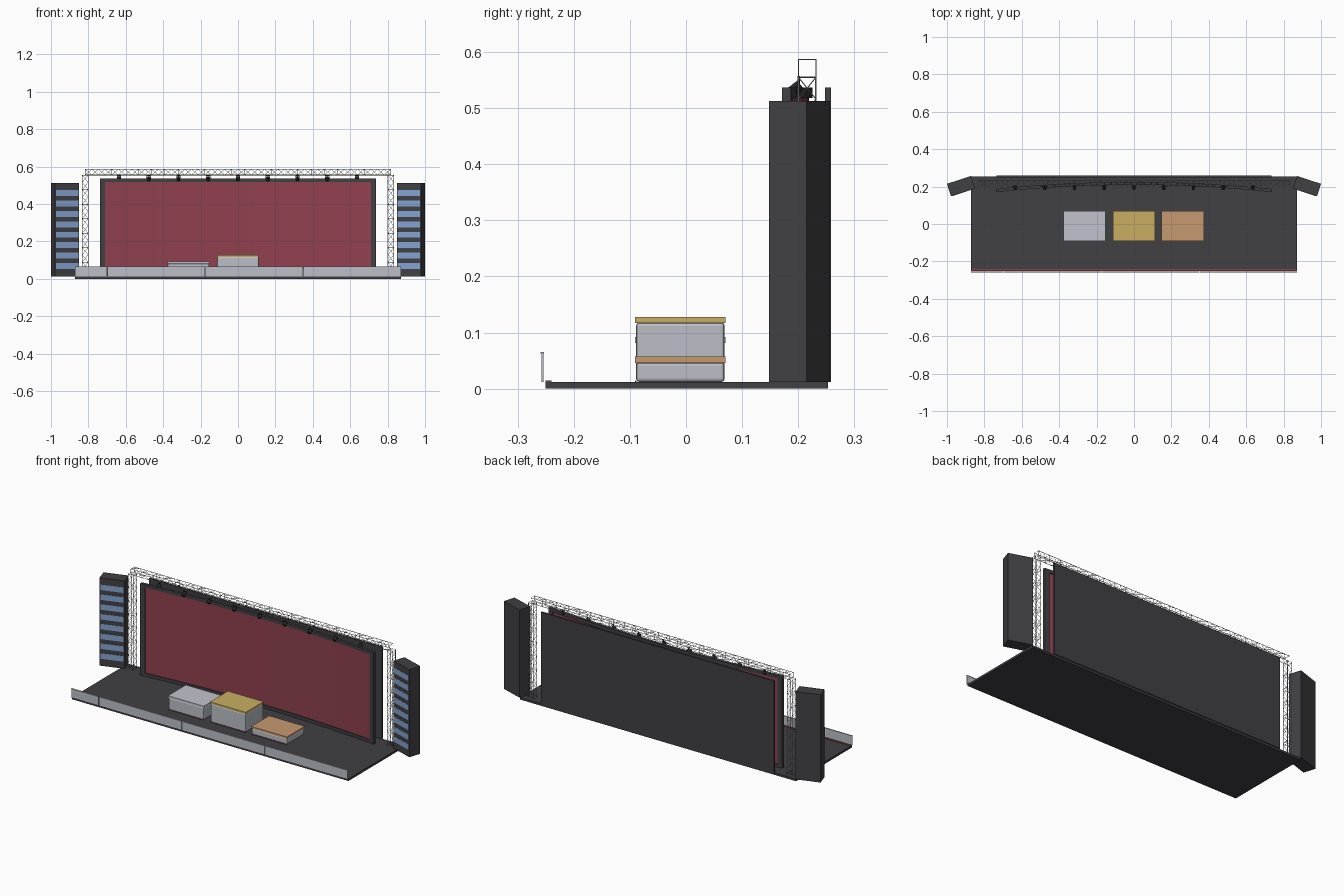
import bpy, bmesh, math
from mathutils import Matrix, Vector

if "Cube" in bpy.data.objects:
    bpy.data.objects.remove(bpy.data.objects["Cube"], do_unlink=True)


def material(name, r, g, b):
    m = bpy.data.materials.new(name)
    m.use_nodes = True
    m.diffuse_color = (r, g, b, 1)
    bsdf = m.node_tree.nodes["Principled BSDF"]
    bsdf.inputs["Base Color"].default_value = (r, g, b, 1)
    bsdf.inputs["Roughness"].default_value = 0.6
    return m


CHARCOAL = material("charcoal", 0.052, 0.052, 0.058)
BLACK = material("near_black", 0.02, 0.02, 0.022)
RED = material("deep_red", 0.28, 0.052, 0.078)
BLUE = material("light_blue", 0.23, 0.36, 0.63)
PALE = material("pale_grey", 0.50, 0.53, 0.57)
SILVER = material("silver", 0.53, 0.55, 0.60)
GOLD = material("gold", 0.58, 0.43, 0.12)
BRONZE = material("bronze", 0.57, 0.32, 0.16)
STEEL = material("steel", 0.40, 0.41, 0.43)


def finish(name, bm, mat):
    bmesh.ops.recalc_face_normals(bm, faces=bm.faces)
    mesh = bpy.data.meshes.new(name)
    bm.to_mesh(mesh)
    bm.free()
    mesh.materials.append(mat)
    ob = bpy.data.objects.new(name, mesh)
    bpy.context.collection.objects.link(ob)
    return ob


def box(name, x, y, z, mat, bevel=0.0):
    """Box from (min, max) ranges."""
    bm = bmesh.new()
    centre = Vector([sum(r) / 2 for r in (x, y, z)])
    size = [r[1] - r[0] for r in (x, y, z)]
    bmesh.ops.create_cube(bm, size=1, matrix=Matrix.Translation(centre) @ Matrix.Diagonal((*size, 1)))
    ob = finish(name, bm, mat)
    if bevel:
        mod = ob.modifiers.new("bevel", "BEVEL")
        mod.width, mod.segments = bevel, 2
    return ob


def rod(bm, a, b, radius, sides=6):
    a, b = Vector(a), Vector(b)
    d = b - a
    turn = d.to_track_quat("Z", "Y").to_matrix().to_4x4()
    bmesh.ops.create_cone(bm, cap_ends=True, segments=sides, radius1=radius, radius2=radius,
                          depth=d.length, matrix=Matrix.Translation((a + b) / 2) @ turn)


# Stage floor, red front trim and front barrier panels
FLOOR = 0.012
box("stage_floor", (-0.872, 0.872), (-0.25, 0.253), (0, FLOOR), CHARCOAL)
box("front_trim", (-0.872, 0.872), (-0.25, -0.24), (FLOOR, 0.0145), RED)
seams = (-0.874, -0.70, -0.175, 0.35, 0.874)
for i, (a, b) in enumerate(zip(seams, seams[1:])):
    span = (a + 0.0015, b - 0.0015)
    box(f"barrier_panel_{i}", span, (-0.2575, -0.254), (FLOOR, 0.062), PALE)
    box(f"barrier_lip_{i}", span, (-0.2595, -0.253), (0.062, 0.065), PALE)

# Podium blocks with coloured tops
for name, x, top, mat in (("silver", -0.265, 0.092, SILVER), ("gold", 0, 0.128, GOLD),
                          ("bronze", 0.26, 0.057, BRONZE)):
    h = 0.111
    box(f"{name}_podium_body", (x - h, x + h), (-0.089, 0.069), (FLOOR, top - 0.01), PALE, 0.006)
    box(f"{name}_podium_top", (x - h - 0.002, x + h + 0.002), (-0.091, 0.07), (top - 0.011, top), mat)
    box(f"{name}_podium_trim", (x - h, x + h), (-0.0905, -0.088), (FLOOR, 0.0145), RED)


# Curved screen and its frame
def arc_y(x):
    return 0.171 + 0.038 * (1 - (x / 0.737) ** 2)


def curved_slab(name, x0, x1, z0, z1, offset, depth, mat, steps):
    bm = bmesh.new()
    rings = []
    for i in range(steps + 1):
        x = x0 + (x1 - x0) * i / steps
        y = arc_y(x) + offset
        rings.append([bm.verts.new(p) for p in
                      ((x, y, z0), (x, y + depth, z0), (x, y + depth, z1), (x, y, z1))])
    for r, s in zip(rings, rings[1:]):
        for k in range(4):
            n = (k + 1) % 4
            bm.faces.new((r[k], r[n], s[n], s[k]))
    bm.faces.new(rings[0])
    bm.faces.new(rings[-1])
    return finish(name, bm, mat)


W, T = 0.737, 0.537
IN, LOW, HIGH = W - 0.027, 0.03, T - 0.019
curved_slab("screen", -IN, IN, LOW, HIGH, 0.005, 0.005, RED, 16)
curved_slab("screen_frame_top", -W, W, HIGH, T, 0, 0.016, CHARCOAL, 16)
curved_slab("screen_frame_bottom", -W, W, FLOOR, LOW, 0, 0.016, CHARCOAL, 16)
for side, s in (("left", 1), ("right", -1)):
    curved_slab(f"screen_frame_{side}", s * IN, s * W, LOW, HIGH, 0, 0.016, CHARCOAL, 2)

# Flat back wall
box("back_wall", (-0.735, 0.735), (0.248, 0.258), (FLOOR, T), CHARCOAL)


# Lattice truss: square section between two points, with rungs and zigzag braces
def truss(name, start, end, u, v, bays):
    start, end, u, v = (Vector(p) for p in (start, end, u, v))
    corners = (u + v, u - v, -u - v, -u + v)
    bm = bmesh.new()
    for c in corners:
        rod(bm, start + c, end + c, 0.0014)
    for i in range(bays + 1):
        p = start.lerp(end, i / bays)
        q = start.lerp(end, (i + 1) / bays)
        for k in range(4):
            a, b = corners[k], corners[(k + 1) % 4]
            if i % 2 == 0 or i == bays:
                rod(bm, p + a, p + b, 0.0009, 4)
            if i < bays:
                if i % 2:
                    a, b = b, a
                rod(bm, p + a, q + b, 0.0009, 4)
    return finish(name, bm, STEEL)


R, TY = 0.0155, 0.216
truss("top_truss", (-0.817, TY, 0.571), (0.817, TY, 0.571), (0, R, 0), (0, 0, R), 46)
for side, s in (("left", 1), ("right", -1)):
    truss(f"{side}_truss_post", (s * 0.817, TY, FLOOR), (s * 0.817, TY, 0.555),
          (R, 0, 0), (0, R, 0), 14)

# Spotlights hanging from the truss
for i in range(9):
    x = (i - 4) * 0.159
    bm = bmesh.new()
    rod(bm, (x, 0.187, 0.529), (x, 0.204, 0.542), 0.009, 12)
    rod(bm, (x, 0.201, 0.538), (x, 0.201, 0.557), 0.0025)
    for s in (-1, 1):
        rod(bm, (x + s * 0.01, 0.198, 0.536), (x + s * 0.01, 0.201, 0.552), 0.0012, 4)
    rod(bm, (x - 0.01, 0.201, 0.552), (x + 0.01, 0.201, 0.552), 0.0012, 4)
    finish(f"spotlight_{i}", bm, BLACK)

# Angled side towers with striped fronts
for side, s in (("left", 1), ("right", -1)):
    place = Matrix.Translation((s * 0.925, 0.2025, 0)) @ Matrix.Rotation(-s * math.radians(18), 4, "Z")
    tower = box(f"{side}_tower", (-0.0675, 0.0675), (-0.035, 0.035), (FLOOR, 0.513), CHARCOAL)
    tower.matrix_world = place
    for i in range(8):
        z = 0.068 + i * 0.056
        stripe = box(f"{side}_tower_stripe_{i}", (-0.063, 0.063), (-0.0362, -0.034),
                     (z - 0.016, z + 0.016), BLUE)
        stripe.matrix_world = place
